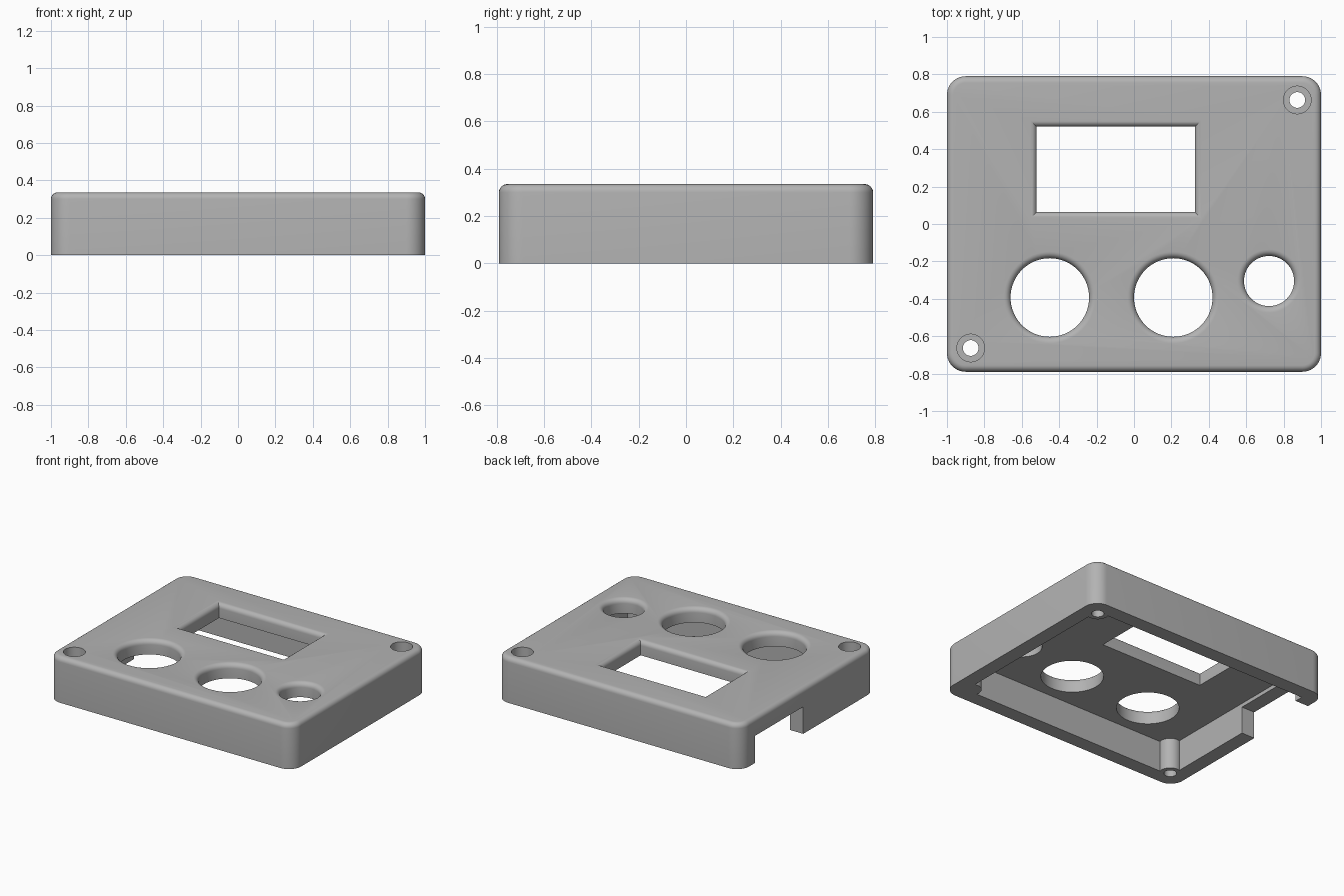
import bpy, bmesh, math

if "Cube" in bpy.data.objects:
    bpy.data.objects.remove(bpy.data.objects["Cube"], do_unlink=True)

HEIGHT, HALF_X, HALF_Y = 0.335, 1.0, 0.79
WALL, FILLET, STEPS = 0.107, 0.035, 6
CEILING = HEIGHT - WALL

grey = bpy.data.materials.new("light grey plastic")
grey.use_nodes = True
grey.diffuse_color = (0.45, 0.45, 0.45, 1)
grey.node_tree.nodes["Principled BSDF"].inputs["Base Color"].default_value = (0.45, 0.45, 0.45, 1)


def circle(cx, cy, r, n=64):
    return [(cx + r * math.cos(2 * math.pi * i / n), cy + r * math.sin(2 * math.pi * i / n))
            for i in range(n)]


def rect(x0, x1, y0, y1):
    return [(x0, y0), (x1, y0), (x1, y1), (x0, y1)]


def rounded_rect(hx, hy, r, n=10):
    pts = []
    for k, (sx, sy) in enumerate([(1, 1), (-1, 1), (-1, -1), (1, -1)]):
        for i in range(n + 1):
            a = math.pi / 2 * (k + i / n)
            pts.append((sx * (hx - r) + r * math.cos(a), sy * (hy - r) + r * math.sin(a)))
    return pts


def loft(name, levels):
    """Closed solid through (outline, z) levels, bottom to top."""
    bm = bmesh.new()
    rings = [[bm.verts.new((x, y, z)) for x, y in outline] for outline, z in levels]
    bm.faces.new(rings[0][::-1])
    bm.faces.new(rings[-1])
    for low, high in zip(rings, rings[1:]):
        n = len(low)
        for i in range(n):
            j = (i + 1) % n
            bm.faces.new((low[i], low[j], high[j], high[i]))
    bmesh.ops.recalc_face_normals(bm, faces=bm.faces)
    mesh = bpy.data.meshes.new(name)
    bm.to_mesh(mesh)
    bm.free()
    mesh.materials.append(grey)
    obj = bpy.data.objects.new(name, mesh)
    bpy.context.collection.objects.link(obj)
    return obj


def cut(target, cutter):
    """Subtract the cutter, bake the result and drop the cutter."""
    cutter.hide_render = True
    mod = target.modifiers.new("cut", "BOOLEAN")
    mod.operation, mod.solver, mod.object = "DIFFERENCE", "EXACT", cutter
    bpy.context.view_layer.objects.active = target
    bpy.ops.object.modifier_apply(modifier=mod.name)
    bpy.data.objects.remove(cutter, do_unlink=True)


def fillet_steps():
    """(sideways offset, z) along the quarter round at the top edge."""
    for i in range(STEPS + 1):
        a = math.pi / 2 * i / STEPS
        yield FILLET * (1 - math.cos(a)), HEIGHT - FILLET + FILLET * math.sin(a)


def flared_cutter(name, outline_at):
    """Through cutter that widens into a rounded lip at the top."""
    levels = [(outline_at(0), CEILING - 0.05)]
    levels += [(outline_at(d), z) for d, z in fillet_steps()]
    levels.append((outline_at(FILLET), HEIGHT + 0.1))
    return loft(name, levels)


# Outer body with rounded corners and rounded top edge
body = loft("enclosure_cover",
            [(rounded_rect(HALF_X, HALF_Y, 0.1), 0)] +
            [(rounded_rect(HALF_X - d, HALF_Y - d, 0.1 - d), z) for d, z in fillet_steps()])

# Cavity, leaving corner posts standing
ix, iy = HALF_X - WALL, HALF_Y - WALL
cavity = loft("cavity_cutter", [(rect(-ix, ix, -iy, iy), -0.1), (rect(-ix, ix, -iy, iy), CEILING)])
POST_X, POST_Y = 0.873, 0.663
for sx, sy in [(1, 1), (-1, -1), (1, -1)]:
    post = circle(sx * POST_X, sy * POST_Y, 0.075, 40)
    cut(cavity, loft("post_cutter", [(post, -0.3), (post, HEIGHT + 0.2)]))
cut(body, cavity)

# Cable notch in one side wall
notch = rect(-1.2, -0.85, 0.06, 0.62)
cut(body, loft("notch_cutter", [(notch, -0.1), (notch, 0.2)]))

# Screen window
cut(body, flared_cutter("window_cutter",
                        lambda d: rect(-0.52 - d, 0.325 + d, 0.065 - d, 0.52 + d)))

# Round control openings
for cx, cy, r in [(-0.45, -0.393, 0.21), (0.21, -0.393, 0.21), (0.722, -0.305, 0.134)]:
    cut(body, flared_cutter("opening_cutter", lambda d: circle(cx, cy, r + d)))

# Counterbored screw holes in two opposite corners
for s in (1, -1):
    bore, head = (circle(s * POST_X, s * POST_Y, r, 40) for r in (0.042, 0.074))
    seat = HEIGHT - 0.1
    cut(body, loft("screw_cutter", [(bore, -0.1), (bore, seat), (head, seat), (head, HEIGHT + 0.1)]))

# Smooth rounded areas, crisp edges
bpy.ops.object.select_all(action="DESELECT")
body.select_set(True)
bpy.context.view_layer.objects.active = body
bpy.ops.object.shade_smooth_by_angle(angle=math.radians(30))
